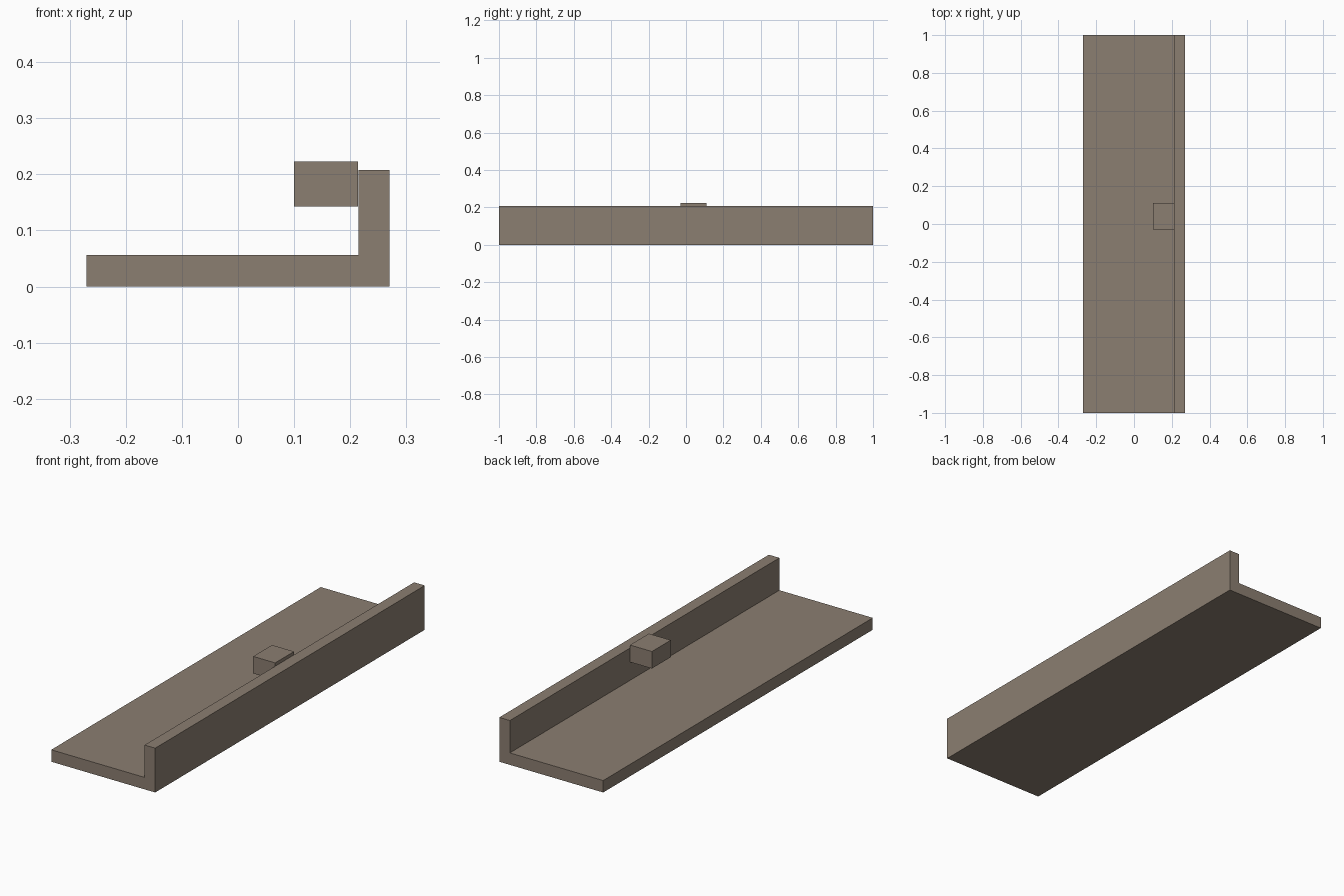
import bpy
import bmesh

cube = bpy.data.objects.get("Cube")
if cube:
    bpy.data.objects.remove(cube, do_unlink=True)

# Single warm grey-brown material
taupe = bpy.data.materials.new("warm_taupe")
taupe.use_nodes = True
colour = (0.26, 0.21, 0.165, 1)
taupe.diffuse_color = colour
taupe.node_tree.nodes["Principled BSDF"].inputs["Base Color"].default_value = colour


def extrude_profile(name, profile, y_front, y_back):
    """Sweep a closed x-z outline along y into a flat-faced solid."""
    bm = bmesh.new()
    face = bm.faces.new([bm.verts.new((x, y_front, z)) for x, z in profile])
    swept = bmesh.ops.extrude_face_region(bm, geom=[face])
    verts = [v for v in swept["geom"] if isinstance(v, bmesh.types.BMVert)]
    bmesh.ops.translate(bm, verts=verts, vec=(0, y_back - y_front, 0))
    bmesh.ops.recalc_face_normals(bm, faces=bm.faces)
    mesh = bpy.data.meshes.new(name)
    bm.to_mesh(mesh)
    bm.free()
    mesh.materials.append(taupe)
    obj = bpy.data.objects.new(name, mesh)
    bpy.context.collection.objects.link(obj)
    return obj


# L-shaped ledge: flat shelf with an upright lip along its left edge
half_width, lip_inner, shelf_top, lip_top = 0.27, 0.215, 0.056, 0.208
extrude_profile("ledge", [
    (-half_width, 0), (half_width, 0), (half_width, lip_top),
    (lip_inner, lip_top), (lip_inner, shelf_top), (-half_width, shelf_top),
], -1, 1)

# Small block fixed to the inner face of the lip
extrude_profile("block", [
    (0.1, 0.143), (0.214, 0.143), (0.214, 0.223), (0.1, 0.223),
], -0.03, 0.11)
